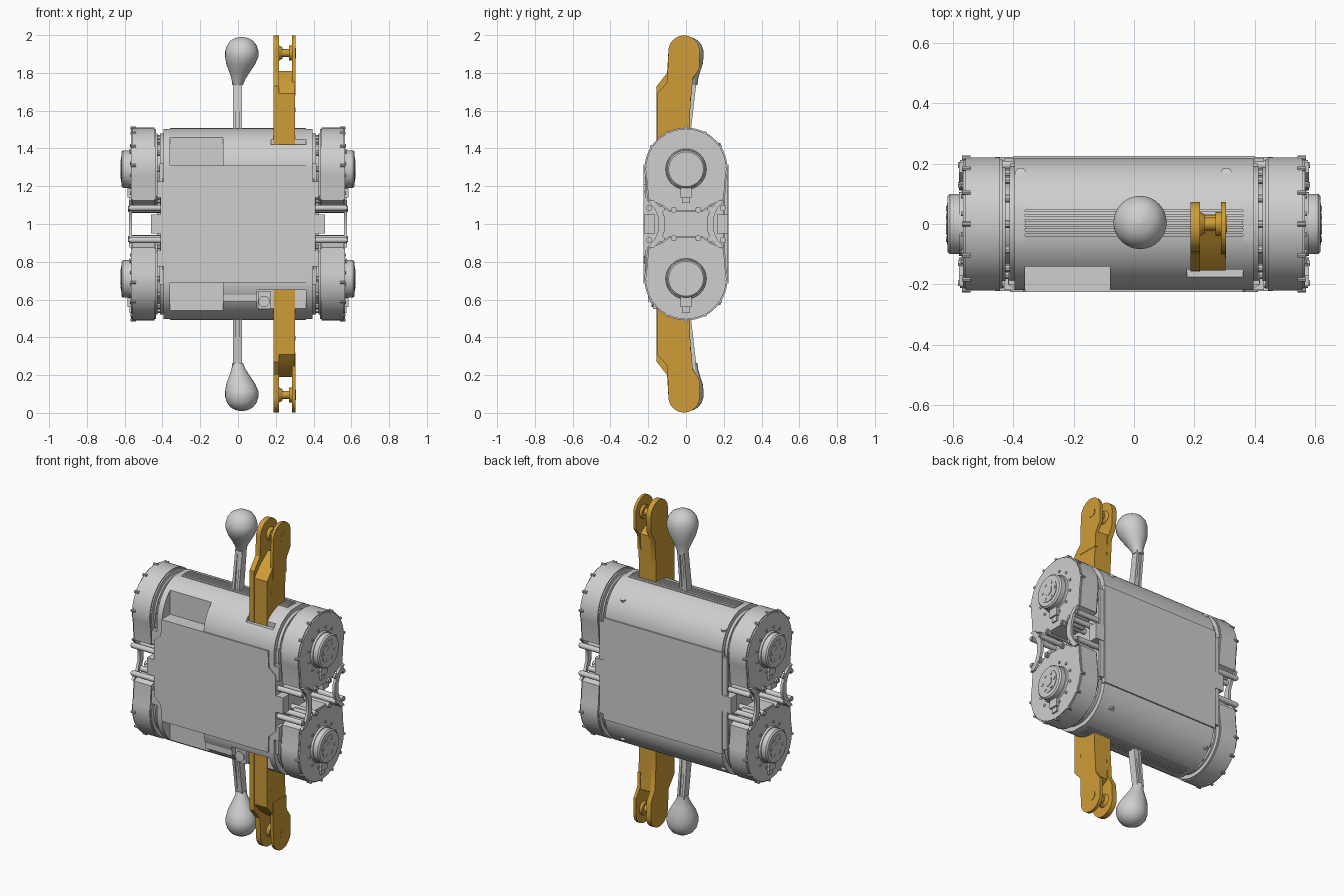
import bpy, bmesh, math
from mathutils import Matrix, Vector

cube = bpy.data.objects.get("Cube")
if cube:
    bpy.data.objects.remove(cube, do_unlink=True)


def material(name, rgb):
    m = bpy.data.materials.new(name)
    m.use_nodes = True
    m.diffuse_color = (*rgb, 1)
    m.node_tree.nodes["Principled BSDF"].inputs["Base Color"].default_value = (*rgb, 1)
    return m


GREY = material("light grey", (0.62, 0.62, 0.62))
ORANGE = material("amber", (0.62, 0.335, 0.037))
CZ = 1.29          # height of the upper drive axis
R = 0.218          # body end radius


def box(bm, x0, x1, y0, y1, z0, z1):
    mat = Matrix.Translation(((x0 + x1) / 2, (y0 + y1) / 2, (z0 + z1) / 2))
    bmesh.ops.create_cube(bm, size=1, matrix=mat @ Matrix.Diagonal((x1 - x0, y1 - y0, z1 - z0, 1)))


def rod(bm, p, q, r, r2=None, seg=24):
    p, q = Vector(p), Vector(q)
    d = q - p
    mat = Matrix.Translation((p + q) / 2) @ d.to_track_quat('Z', 'Y').to_matrix().to_4x4()
    bmesh.ops.create_cone(bm, cap_ends=True, segments=seg, radius1=r,
                          radius2=r if r2 is None else r2, depth=d.length, matrix=mat)


def prism(bm, pts, axis, a, b):
    """Extrude a profile: (y, z) along x, or (x, z) along y."""
    put = (lambda u, v, w: (w, u, v)) if axis == 'x' else (lambda u, v, w: (u, w, v))
    near = [bm.verts.new(put(u, v, a)) for u, v in pts]
    far = [bm.verts.new(put(u, v, b)) for u, v in pts]
    bm.faces.new(near)
    bm.faces.new(far[::-1])
    for i in range(len(pts)):
        bm.faces.new((near[i - 1], far[i - 1], far[i], near[i]))


def arc(cy, cz, r, a0, a1, n=24):
    return [(cy + r * math.cos(math.radians(a0 + (a1 - a0) * i / n)),
             cz + r * math.sin(math.radians(a0 + (a1 - a0) * i / n))) for i in range(n + 1)]


def mirror(bm, axis):
    """Copy everything across x = 0, y = 0 or z = 1."""
    ext = bmesh.ops.duplicate(bm, geom=bm.verts[:] + bm.edges[:] + bm.faces[:])['geom']
    for v in (e for e in ext if isinstance(e, bmesh.types.BMVert)):
        i = 'xyz'.index(axis)
        v.co[i] = (2 if axis == 'z' else 0) - v.co[i]
    bmesh.ops.reverse_faces(bm, faces=[e for e in ext if isinstance(e, bmesh.types.BMFace)])


def finish(name, bm, mat=GREY, mirrors="", angle=32):
    for axis in mirrors:
        mirror(bm, axis)
    bmesh.ops.recalc_face_normals(bm, faces=bm.faces[:])
    me = bpy.data.meshes.new(name)
    bm.to_mesh(me)
    bm.free()
    ob = bpy.data.objects.new(name, me)
    bpy.context.collection.objects.link(ob)
    me.materials.append(mat)
    bpy.ops.object.select_all(action='DESELECT')
    ob.select_set(True)
    bpy.context.view_layer.objects.active = ob
    bpy.ops.object.shade_smooth_by_angle(angle=math.radians(angle))


# Main body: rounded ends with vent grooves and front pockets, in slices along x
def body_end(pocket, grooves):
    pts = arc(0, CZ, R, 0, 77, 16)
    for y in [0.044 - 0.016 * i for i in range(6)] if grooves else []:
        for u, drop in ((y + 0.003, 0), (y + 0.003, 0.012), (y - 0.003, 0.012), (y - 0.003, 0)):
            pts.append((u, CZ + math.sqrt(R * R - u * u) - drop))
    left = arc(0, CZ, R, 103, 180, 16)
    if pocket:
        yp, zp = pocket
        left = ([p for p in left if p[0] > yp + 0.001]
                + [(yp, CZ + math.sqrt(R * R - yp * yp)), (yp, zp),
                   (-math.sqrt(R * R - (zp - CZ) ** 2), zp)]
                + [p for p in left if p[1] < zp - 0.001])
    return pts + left


bm = bmesh.new()
for x0, x1, up, low in ((-0.395, -0.36, None, None),
                        (-0.36, -0.08, (-0.14, 1.31), (-0.14, 1.31)),
                        (-0.08, 0.10, None, None),
                        (0.10, 0.175, None, (-0.15, 1.35)),
                        (0.175, 0.36, (-0.15, 1.42), (-0.15, 1.35)),
                        (0.36, 0.395, None, None)):
    grooves = abs(x0 + x1) < 0.7
    bottom = [(y, 2 - z) for y, z in reversed(body_end(low, grooves))]
    prism(bm, body_end(up, grooves) + bottom, 'x', x0, x1)
finish("body", bm)

# Round plugs on the back shoulders
bm = bmesh.new()
for x in (-0.375, 0.305):
    rod(bm, (x, 0.16, CZ + 0.12), (x, 0.1685, CZ + 0.142), 0.018)
finish("shoulder_plugs", bm, mirrors="z")

# Flat cover panels on front and back
bm = bmesh.new()
prism(bm, [(-0.36, 0.69), (0.36, 0.69), (0.365, 0.79), (0.41, 0.83), (0.41, 1.17), (0.365, 1.21),
           (0.36, 1.31), (-0.36, 1.31), (-0.365, 1.21), (-0.41, 1.17), (-0.41, 0.83), (-0.365, 0.79)],
      'y', -0.225, -0.2)
finish("front_panel", bm)
bm = bmesh.new()
box(bm, -0.40, 0.40, 0.2, 0.225, 0.69, 1.31)
box(bm, -0.43, 0.43, 0.205, 0.219, 0.72, 1.28)
finish("back_panel", bm)

# Lower ledge and bolt block
bm = bmesh.new()
box(bm, -0.08, 0.10, -0.2, -0.1, 0.59, 0.65)
box(bm, 0.105, 0.175, -0.175, -0.1, 0.55, 0.645)
rod(bm, (0.138, -0.17, 0.59), (0.138, -0.183, 0.59), 0.03)
finish("lower_ledge", bm)

# End walls and bolted flanges beside the drives
bm = bmesh.new()
box(bm, 0.38, 0.41, -0.2, 0.2, 0.72, 1.28)
finish("end_walls", bm, mirrors="x")
bm = bmesh.new()
rod(bm, (0.38, 0, CZ), (0.412, 0, CZ), 0.19, seg=40)
rod(bm, (0.40, 0, CZ), (0.47, 0, CZ), 0.135, seg=40)
for y, z in arc(0, CZ, 0.168, 0, 330, 11):
    rod(bm, (0.405, y, z), (0.428, y, z), 0.014, seg=10)
finish("drive_flanges", bm, mirrors="xz")

# Corner brackets with bolts
bm = bmesh.new()
box(bm, 0.365, 0.43, -0.218, -0.165, 1.14, 1.225)
rod(bm, (0.40, -0.19, 1.22), (0.40, -0.19, 1.24), 0.02, seg=6)
box(bm, 0.37, 0.415, -0.2, -0.15, 1.225, 1.32)
finish("corner_brackets", bm, mirrors="xz")


# Drive pods: rounded outside, tapered toward the waist
def pod_profile(s):
    pts = arc(0, 0, 0.22, -14, 194, 36) + [(-0.205, -0.165), (-0.13, -0.195), (-0.09, -0.225),
                                           (0.09, -0.225), (0.13, -0.195), (0.205, -0.165)]
    return [(y * s, CZ + z * s) for y, z in pts]


bm = bmesh.new()
for s, a, b in ((0.86, 0.425, 0.45), (0.97, 0.435, 0.45), (1, 0.443, 0.558), (0.97, 0.55, 0.566)):
    prism(bm, pod_profile(s), 'x', a, b)
for y, z in arc(0, 0, 0.219, 5, 175, 6):
    rod(bm, (0.54, y, CZ + z), (0.568, y, CZ + z), 0.008, seg=10)
finish("drive_pods", bm, mirrors="xz")

# Output hubs with bolt circles
bm = bmesh.new()
rod(bm, (0.55, 0, CZ), (0.578, 0, CZ), 0.112, 0.105, seg=40)
rod(bm, (0.57, 0, CZ), (0.608, 0, CZ), 0.1, seg=40)
rod(bm, (0.608, 0, CZ), (0.616, 0, CZ), 0.1, 0.092, seg=40)
rod(bm, (0.61, 0, CZ), (0.619, 0, CZ), 0.068, seg=32)
rod(bm, (0.61, 0, CZ), (0.622, 0, CZ), 0.032, seg=6)
for y, z in arc(0, CZ, 0.05, 0, 300, 5):
    rod(bm, (0.61, y, z), (0.622, y, z), 0.009, seg=8)
for y, z in arc(0, CZ, 0.13, 15, 345, 11):
    rod(bm, (0.55, y, z), (0.572, y, z), 0.008, seg=8)
finish("output_hubs", bm, mirrors="xz")

# Cable plugs below each hub
bm = bmesh.new()
for z in (CZ, 2 - CZ):
    box(bm, 0.55, 0.585, -0.028, 0.028, z - 0.15, z - 0.1)
    box(bm, 0.55, 0.575, -0.02, 0.02, z - 0.18, z - 0.14)
finish("cable_plugs", bm, mirrors="x")

# Waist tie rods, bowed straps and grips
bm = bmesh.new()
for y, z in ((0.13, 1.078), (0.195, 1.085), (0.065, 1.075)):
    rod(bm, (0.40, y, z), (0.575, y, z), 0.016, seg=16)
    rod(bm, (0.57, y, z), (0.582, y, z), 0.011, seg=6)
finish("tie_rods", bm, mirrors="xyz")
bm = bmesh.new()
path = [(0.205, 1.125), (0.165, 1.08), (0.145, 1.03), (0.145, 0.97), (0.165, 0.92), (0.205, 0.875)]
prism(bm, path + [(y - 0.035, z) for y, z in reversed(path)], 'x', 0.562, 0.578)
finish("waist_straps", bm, mirrors="xy")
bm = bmesh.new()
box(bm, 0.345, 0.46, 0.165, 0.222, 0.95, 1.05)
finish("waist_grips", bm, mirrors="xy")


# Arms: clevis with a long side plate, a hollow block and a pivot pin
def arm(name, root, lower):
    bm = bmesh.new()
    tip = arc(-0.01, 1.915, 0.083, 0, 180, 20)
    side = tip + [(-0.1, 1.8), (-0.155, 1.73), (-0.157, root), (0.018, root),
                  (0.022, 1.6), (0.032, 1.76), (0.068, 1.82)]
    prism(bm, side, 'x', 0.187, 0.218)
    prism(bm, tip + [(-0.098, 1.79), (-0.1, 1.68), (0.03, 1.68), (0.035, 1.77), (0.07, 1.82)],
          'x', 0.287, 0.305)
    prism(bm, [(-0.153, root), (0.018, root), (0.022, 1.6), (0.03, 1.78), (-0.02, 1.81),
               (-0.06, 1.78), (-0.1, 1.75), (-0.153, 1.69)], 'x', 0.21, 0.303)
    rod(bm, (0.21, 0, 1.905), (0.295, 0, 1.905), 0.022)
    rod(bm, (0.21, 0, 1.905), (0.235, 0, 1.905), 0.045, 0.03)
    rod(bm, (0.27, 0, 1.905), (0.29, 0, 1.905), 0.04)
    rod(bm, (0.30, 0, 1.905), (0.307, 0, 1.905), 0.028, seg=20)
    rod(bm, (0.295, -0.105, 1.605), (0.305, -0.105, 1.605), 0.011, seg=12)
    if lower:
        for v in bm.verts:
            v.co.z = 2 - v.co.z
    finish(name, bm, ORANGE)


arm("upper_arm", 1.42, False)
arm("lower_arm", 1.35, True)

# Teardrop knobs on ribbed stalks
bm = bmesh.new()
prof = [(0.028, 1.735), (0.036, 1.765), (0.055, 1.805), (0.076, 1.845), (0.088, 1.885),
        (0.088, 1.915), (0.079, 1.945), (0.06, 1.97), (0.034, 1.985), (0.0, 1.991)]
rings = []
for r, z in prof:
    t = max(0, (1.885 - z) / 0.15)
    ring = [bm.verts.new((0.02 - 0.022 * t + u, 0.005 + 0.028 * t + v, z))
            for u, v in arc(0, 0, max(r, 0.001), 0, 348.75, 31)]
    for i in range(32 if rings else 0):
        bm.faces.new((rings[-1][i], rings[-1][i - 1], ring[i - 1], ring[i]))
    rings.append(ring)
bm.faces.new(rings[0])
bm.faces.new(rings[-1])
finish("knobs", bm, mirrors="z", angle=60)

bm = bmesh.new()
stalk = [(-0.03, 1.46), (0.022, 1.46), (0.055, 1.75), (0.012, 1.75)]
for a, b in ((-0.026, -0.01), (0.008, 0.022)):
    prism(bm, stalk, 'x', a, b)
prism(bm, [(y * 0.7 + 0.005, z) for y, z in stalk], 'x', -0.012, 0.01)
finish("stalks", bm, mirrors="z")
